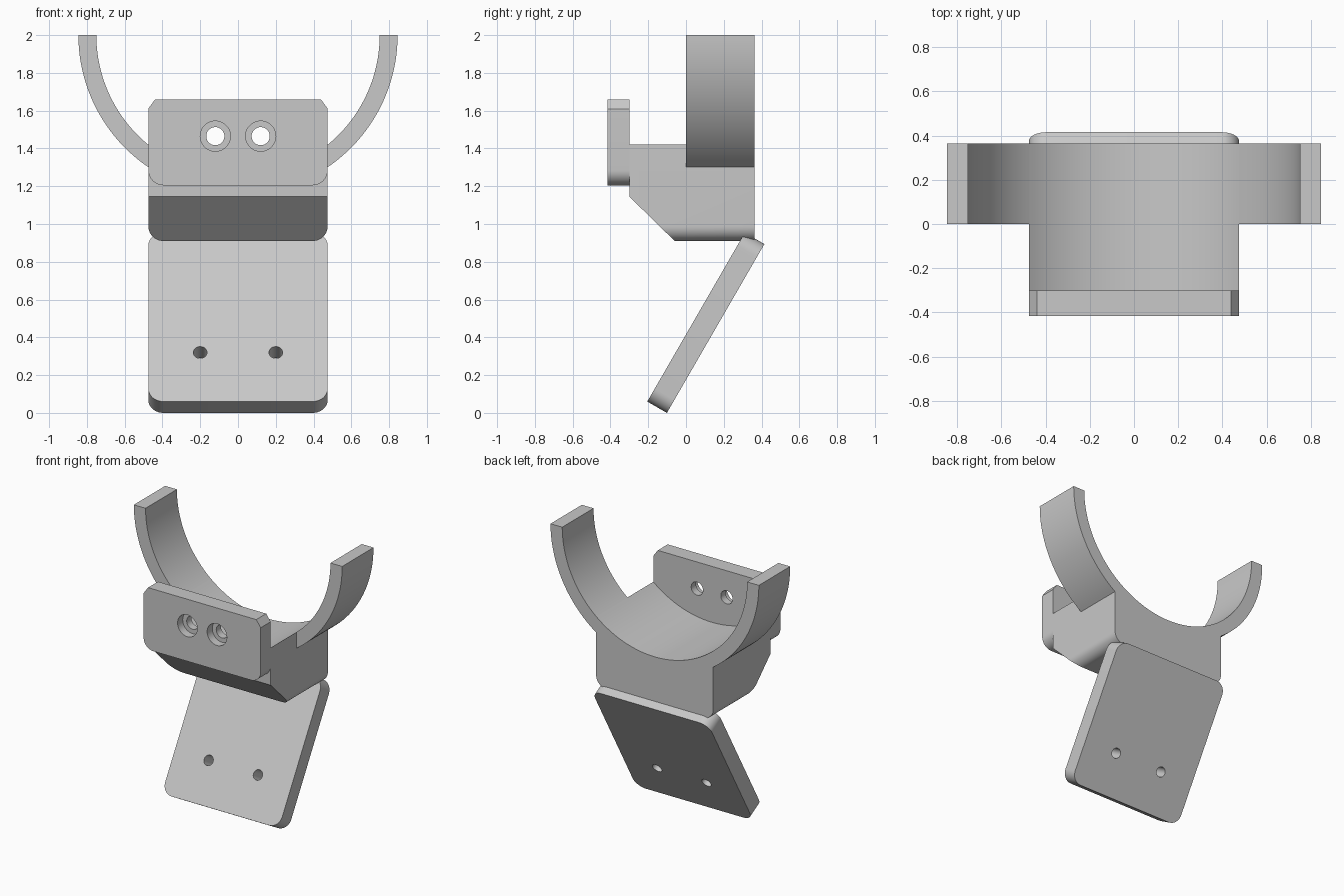
import bpy, bmesh, math
from mathutils import Vector

if "Cube" in bpy.data.objects:
    bpy.data.objects.remove(bpy.data.objects["Cube"])

grey = bpy.data.materials.new("light grey")
grey.use_nodes = True
colour = (0.58, 0.58, 0.58, 1)
grey.diffuse_color = colour
grey.node_tree.nodes["Principled BSDF"].inputs["Base Color"].default_value = colour

HALF = 0.475             # half width of block and plates
BACK = 0.363             # rear face of block and cradle
TOP = 2.0                # height of the cradle axis
R_IN, R_OUT = 0.75, 0.845
FILLET = 0.08


def arc(cx, cz, r, a0, a1, n=10):
    """Points on an arc, angles in radians."""
    return [(cx + r * math.cos(a0 + (a1 - a0) * i / n),
             cz + r * math.sin(a0 + (a1 - a0) * i / n)) for i in range(n + 1)]


def round_bottom(z):
    """Rounded lower edge, running left to right."""
    c = HALF - FILLET
    return (arc(-c, z + FILLET, FILLET, math.pi, 1.5 * math.pi)
            + arc(c, z + FILLET, FILLET, 1.5 * math.pi, 2 * math.pi))


def round_top(z):
    """Rounded upper edge, running right to left."""
    c = HALF - FILLET
    return (arc(c, z - FILLET, FILLET, 0, math.pi / 2)
            + arc(-c, z - FILLET, FILLET, math.pi / 2, math.pi))


def prism(name, outline, y0, y1, cut=None):
    """Extrude an x-z outline along y, optionally sliced by a plane."""
    bm = bmesh.new()
    face = bm.faces.new([bm.verts.new((x, y0, z)) for x, z in outline])
    new = bmesh.ops.extrude_face_region(bm, geom=[face])["geom"]
    moved = [v for v in new if isinstance(v, bmesh.types.BMVert)]
    bmesh.ops.translate(bm, verts=moved, vec=(0, y1 - y0, 0))
    if cut:
        bmesh.ops.bisect_plane(bm, geom=bm.verts[:] + bm.edges[:] + bm.faces[:],
                               plane_co=cut[0], plane_no=cut[1], clear_outer=True)
        bmesh.ops.holes_fill(bm, edges=[e for e in bm.edges if e.is_boundary])
    bmesh.ops.recalc_face_normals(bm, faces=bm.faces[:])
    mesh = bpy.data.meshes.new(name)
    bm.to_mesh(mesh)
    bm.free()
    mesh.materials.append(grey)
    obj = bpy.data.objects.new(name, mesh)
    bpy.context.collection.objects.link(obj)
    return obj


def activate(obj):
    bpy.ops.object.select_all(action="DESELECT")
    obj.select_set(True)
    bpy.context.view_layer.objects.active = obj


def drill(obj, x, z, r, y0, y1):
    """Cut a round hole along y."""
    cutter = prism("hole_cutter", arc(x, z, r, 0, 2 * math.pi, 40)[:-1], y0, y1)
    cutter.hide_render = True
    mod = obj.modifiers.new("hole", "BOOLEAN")
    mod.operation = "DIFFERENCE"
    mod.solver = "EXACT"
    mod.object = cutter
    activate(obj)
    bpy.ops.object.modifier_apply(modifier=mod.name)
    bpy.data.objects.remove(cutter)


def smooth(obj):
    activate(obj)
    bpy.ops.object.shade_smooth_by_angle(angle=math.radians(25))


# Saddle block: hollowed top, rounded lower edges, sloping front underside
a_in = math.acos(HALF / R_IN)
a_out = math.acos(HALF / R_OUT)
hollow = arc(0, TOP, R_IN, -a_in, a_in - math.pi, 48)
block = prism("saddle_block", round_bottom(0.91) + hollow, -0.30, BACK,
              (Vector((0, -0.06, 0.91)), Vector((0, -0.235, -0.24))))
smooth(block)

# Curved cradle arms on both sides of the block
for side, name in ((1, "left_cradle_arm"), (-1, "right_cradle_arm")):
    outline = (arc(0, TOP, R_OUT, -a_out, 0, 32) + arc(0, TOP, R_IN, 0, -a_in, 32))
    smooth(prism(name, [(side * x, z) for x, z in outline], 0, BACK))

# Front mounting plate with clipped top corners and counterbored holes
clipped = [(HALF, 1.61), (HALF - 0.036, 1.66), (0.036 - HALF, 1.66), (-HALF, 1.61)]
front_plate = prism("front_plate", round_bottom(1.205) + clipped, -0.415, -0.30)
for x in (-0.12, 0.12):
    drill(front_plate, x, 1.465, 0.08, -0.5, -0.355)
    drill(front_plate, x, 1.465, 0.048, -0.5, -0.2)
smooth(front_plate)

# Tilted lower plate with two screw holes
lower_plate = prism("lower_plate", round_bottom(0) + round_top(1.032), 0, 0.12)
for x in (-0.2, 0.2):
    drill(lower_plate, x, 0.30, 0.036, -0.1, 0.2)
lower_plate.rotation_euler.x = math.radians(-30)
lower_plate.location = (0, -0.205, 0.06)
smooth(lower_plate)
